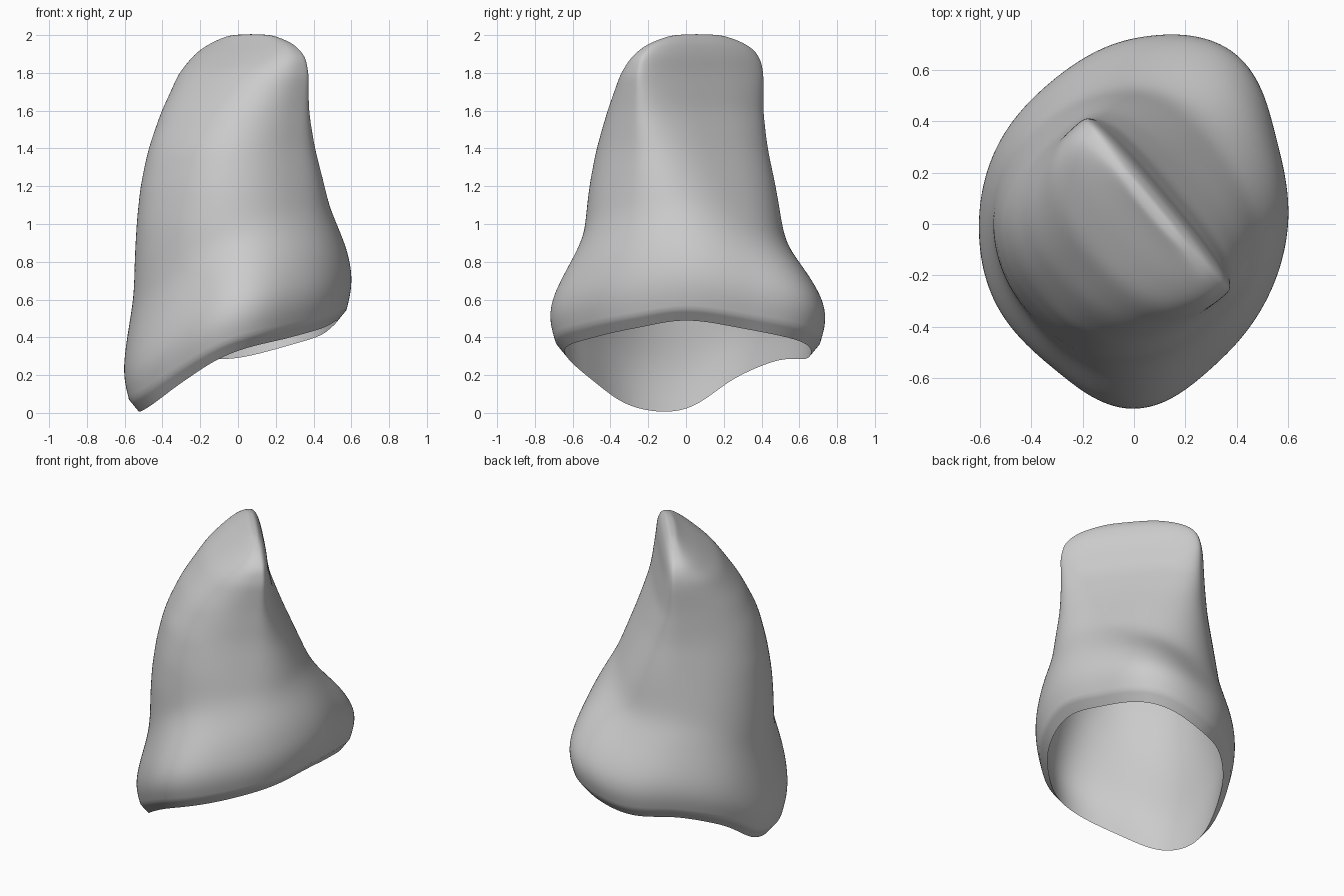
import bpy, bmesh, math

cube = bpy.data.objects.get("Cube")
if cube:
    bpy.data.objects.remove(cube, do_unlink=True)

SIDES, OUTER_ROWS, INNER_ROWS = 48, 24, 9
TOP, CAVITY_TOP, WALL, BAND = 2.005, 1.4, 0.05, 0.06
ANGLE = math.radians(-50)          # direction of the biting edge

# height, half width, front depth, widest line, back depth, squareness
SECTIONS = [
    (0.50, 0.55, -0.54, 0.00, 0.57, 2.1),
    (0.80, 0.54, -0.54, 0.00, 0.54, 2.1),
    (1.00, 0.51, -0.53, 0.00, 0.47, 2.2),
    (1.20, 0.48, -0.50, 0.02, 0.38, 2.4),
    (1.40, 0.45, -0.45, 0.04, 0.29, 2.5),
    (1.60, 0.44, -0.35, 0.07, 0.21, 2.5),
    (1.80, 0.44, -0.20, 0.10, 0.17, 2.5),
    (1.90, 0.41, -0.07, 0.10, 0.16, 2.5),
    (1.97, 0.30, 0.03, 0.09, 0.14, 2.4),
    (TOP, 0.14, 0.07, 0.09, 0.11, 2.2),
]

# Margin height and flare radius, every 30 degrees from +x
RIM = (0.49, 0.45, 0.38, 0.29, 0.28, 0.19, 0.02, 0.03, 0.17, 0.33, 0.40, 0.45)
FLARE = (0.605, 0.65, 0.79, 0.735, 0.65, 0.62, 0.61, 0.63, 0.65, 0.735, 0.64, 0.60)


def around(table, phi):
    """Smooth closed curve through a table of values."""
    pos = (phi % math.tau) / math.tau * len(table)
    i, f = int(pos), pos % 1
    a, b, c, d = (table[(i + k) % len(table)] for k in (-1, 0, 1, 2))
    return b + f / 2 * (c - a + f * (2 * a - 5 * b + 4 * c - d
                                     + f * (3 * (b - c) + d - a)))


def section(z):
    """Blend the two neighbouring cross-sections."""
    z = min(max(z, SECTIONS[0][0]), TOP)
    for low, high in zip(SECTIONS, SECTIONS[1:]):
        if z <= high[0]:
            f = (z - low[0]) / (high[0] - low[0])
            return [a + (b - a) * f for a, b in zip(low, high)][1:]


def power(value, exponent):
    return math.copysign(abs(value) ** exponent, value)


def body(t, z):
    """Direction and radius of the rounded section, turned to the edge."""
    half, front, mid, back, square = section(z)
    c, s = math.cos(t), math.sin(t)
    if s > 0:
        square += 0.6 * min(max(z - 1, 0), 1)
    depth = (back - mid) if s > 0 else (mid - front)
    u = power(c, 2 / square) * half
    v = mid + power(s, 2 / square) * depth
    return math.atan2(v, u) + ANGLE, math.hypot(u, v)


def point(t, z, inset=0.0, scale=1.0):
    """Surface point, flared out towards the margin."""
    phi, radius = body(t, z)
    above = max(z - around(RIM, phi) - BAND, 0)
    blend = min(max((0.6 - above) / 0.5, 0), 1)
    blend *= blend * (3 - 2 * blend)
    flare = around(FLARE, phi) * (1 - 0.05 * max(1 - above / 0.12, 0))
    radius = (radius + (flare - radius) * blend - inset) * scale
    return radius * math.cos(phi), radius * math.sin(phi), z


def rim_height(t):
    return around(RIM, body(t, 0)[0])


bm = bmesh.new()
angles = [math.tau * i / SIDES for i in range(SIDES)]
rings = []

# Cavity, from its ceiling down to the inner rim
for row in range(INNER_ROWS, -1, -1):
    k = row / INNER_ROWS
    ring = []
    for t in angles:
        low = rim_height(t)
        z = low + (CAVITY_TOP - low) * math.sin(k * math.pi / 2)
        scale = math.sqrt(max(1 - 0.9 * k ** 4, 0.05))
        ring.append(bm.verts.new(point(t, z, WALL * (1 + 0.6 * k), scale)))
    rings.append(ring)
inner_rim = rings[-1]

# Outer surface, from the rim up to the biting edge
for row in range(OUTER_ROWS + 1):
    k = 1 - (1 - row / OUTER_ROWS) ** 1.4
    ring = []
    for t in angles:
        low = rim_height(t) + BAND
        ring.append(bm.verts.new(point(t, low + (TOP - low) * k)))
    rings.append(ring)
outer_rim = rings[INNER_ROWS + 1]

for a, b in zip(rings, rings[1:]):
    for i in range(SIDES):
        j = (i + 1) % SIDES
        bm.faces.new((a[i], a[j], b[j], b[i]))
bm.faces.new(rings[0])
bm.faces.new(rings[-1])

# Keep the margin band crisp
crease = bm.edges.layers.float.new("crease_edge")
for ring in (inner_rim, outer_rim):
    for i in range(SIDES):
        bm.edges.get((ring[i], ring[(i + 1) % SIDES]))[crease] = 1.0
bmesh.ops.recalc_face_normals(bm, faces=bm.faces)

mesh = bpy.data.meshes.new("tooth_crown")
bm.to_mesh(mesh)
bm.free()
crown = bpy.data.objects.new("tooth_crown", mesh)
bpy.context.collection.objects.link(crown)

# Plain grey material
grey = bpy.data.materials.new("light_grey")
grey.use_nodes = True
colour = (0.6, 0.6, 0.6, 1)
grey.diffuse_color = colour
grey.node_tree.nodes["Principled BSDF"].inputs["Base Color"].default_value = colour
mesh.materials.append(grey)

# Smooth the surface and keep the rim edges sharp
subdivision = crown.modifiers.new("smooth_surface", "SUBSURF")
subdivision.levels = subdivision.render_levels = 2
bpy.ops.object.select_all(action="DESELECT")
crown.select_set(True)
bpy.context.view_layer.objects.active = crown
bpy.ops.object.modifier_apply(modifier=subdivision.name)
bpy.ops.object.shade_smooth_by_angle(angle=math.radians(35))
